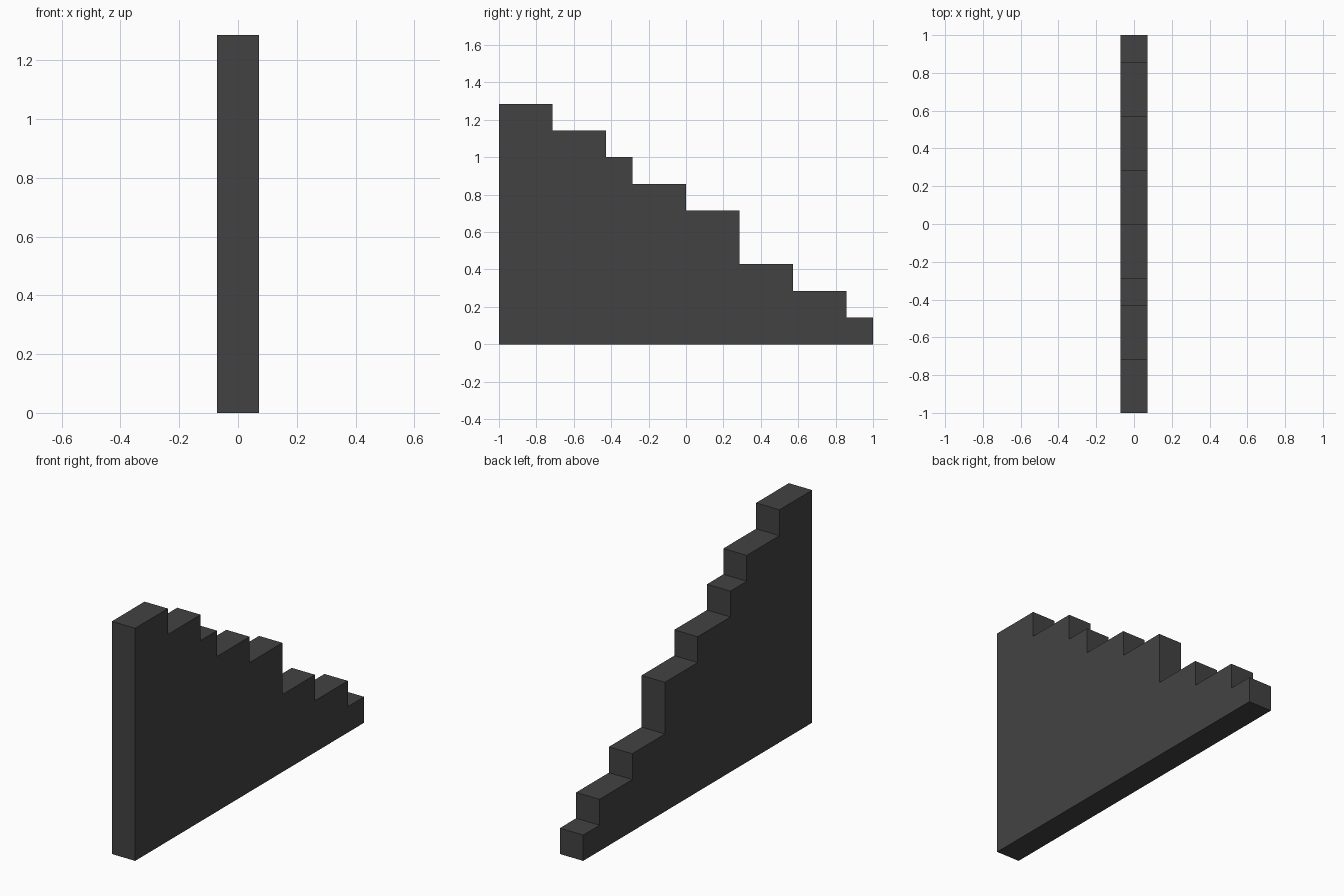
import bpy
import bmesh

if "Cube" in bpy.data.objects:
    bpy.data.objects.remove(bpy.data.objects["Cube"])

U = 1 / 7  # grid unit: the wall is 14 long, 9 high and 1 thick
# (end y, height) of each step, from the tall front to the low back
STEPS = [(-5, 9), (-3, 8), (-2, 7), (0, 6), (2, 5), (4, 3), (6, 2), (7, 1)]

# Stepped side profile
profile = [(-7, 0)]
y = -7
for end, height in STEPS:
    profile += [(y, height), (end, height)]
    y = end
profile.append((7, 0))

# Extrude the profile across the thickness
bm = bmesh.new()
face = bm.faces.new([bm.verts.new((-U / 2, py * U, pz * U)) for py, pz in profile])
result = bmesh.ops.extrude_face_region(bm, geom=[face], use_keep_orig=True)
verts = [g for g in result["geom"] if isinstance(g, bmesh.types.BMVert)]
bmesh.ops.translate(bm, vec=(U, 0, 0), verts=verts)
bmesh.ops.recalc_face_normals(bm, faces=bm.faces[:])

mesh = bpy.data.meshes.new("stepped_wall")
bm.to_mesh(mesh)
bm.free()

# Single dark grey colour
grey = bpy.data.materials.new("dark grey")
grey.diffuse_color = (0.055, 0.055, 0.055, 1)
grey.use_nodes = True
grey.node_tree.nodes["Principled BSDF"].inputs["Base Color"].default_value = grey.diffuse_color
mesh.materials.append(grey)

wall = bpy.data.objects.new("stepped_wall", mesh)
bpy.context.collection.objects.link(wall)
